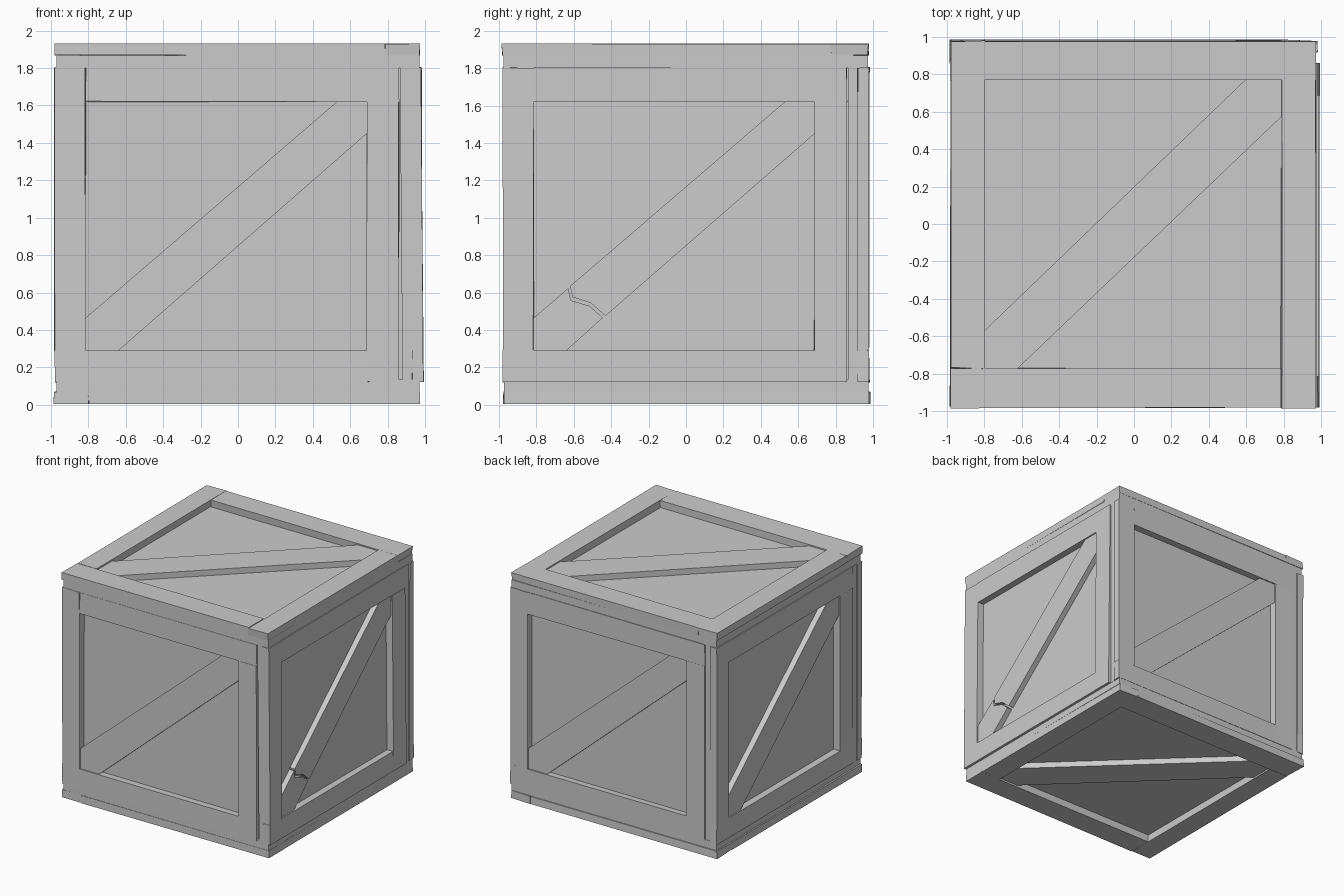
import bpy, bmesh, random
from math import pi
from mathutils import Matrix, Vector

if "Cube" in bpy.data.objects:
    bpy.data.objects.remove(bpy.data.objects["Cube"])

random.seed(4)
mat = bpy.data.materials.new("weathered grey")
mat.diffuse_color = (0.6, 0.6, 0.6, 1)
mat.use_nodes = True
mat.node_tree.nodes["Principled BSDF"].inputs["Base Color"].default_value = mat.diffuse_color


def board(name, outline, w0, w1, mtx, warp=0.0, jit=0.0):
    """Extrude a 2D outline (counter-clockwise) from depth w0 to w1, then place it."""
    bm = bmesh.new()
    n = len(outline)
    rings = []
    for w in (w0, w1):
        ring = []
        for u, v in outline:
            dw = warp * max(0.0, 1 - v)
            j = [random.uniform(-jit, jit) for _ in range(3)]
            ring.append(bm.verts.new(mtx @ Vector((u + j[0], v + j[1], w + dw + j[2] * 0.5))))
        rings.append(ring)
    a, b = rings
    bm.faces.new(a[::-1])
    bm.faces.new(b)
    for i in range(n):
        k = (i + 1) % n
        bm.faces.new((a[i], a[k], b[k], b[i]))
    bmesh.ops.recalc_face_normals(bm, faces=bm.faces)
    me = bpy.data.meshes.new(name)
    bm.to_mesh(me)
    bm.free()
    me.materials.append(mat)
    ob = bpy.data.objects.new(name, me)
    bpy.context.collection.objects.link(ob)


def rect(u0, u1, v0, v1):
    return [(u0, v0), (u1, v0), (u1, v1), (u0, v1)]


def frame(name, outer, inner, w0, w1, mtx, warp, jit):
    """Four boards around an opening."""
    U0, U1, V0, V1 = outer
    u0, u1, v0, v1 = inner
    board(name + "_bottom_rail", rect(U0, u1, V0, v0), w0, w1, mtx, warp, jit)
    board(name + "_right_stile", rect(u1, U1, V0, v1), w0, w1, mtx, warp, jit)
    board(name + "_top_rail", rect(u0, U1, v1, V1), w0, w1, mtx, warp, jit)
    board(name + "_left_stile", rect(U0, u0, v0, V1), w0, w1, mtx, warp, jit)


# local axes: u right, v up, w outward
upright = Matrix(((1, 0, 0, 0), (0, 0, -1, 0), (0, 1, 0, 0), (0, 0, 0, 1)))

brace = [(-.82, .28), (-.65, .28), (.70, 1.46), (.70, 1.63), (.54, 1.63), (-.82, .46)]
# broken brace on the right side: two pieces split by a jagged crack
stub = [(-.82, .28), (-.65, .28), (-.445, .465), (-.515, .528), (-.615, .558), (-.63, .623), (-.82, .46)]
rest = [(-.43, .475), (.70, 1.46), (.70, 1.63), (.54, 1.63), (-.62, .634), (-.607, .575), (-.51, .545)]

# four side panels, arranged as a pinwheel
for i, side in enumerate(("front", "right", "back", "left")):
    m = Matrix.Rotation(i * pi / 2, 4, 'Z') @ upright
    warp = 0.016 if side == "right" else 0.0
    board(side + "_panel", rect(-.972, .858, .122, 1.80), .865, .917, m, warp)
    frame(side + "_frame", (-.98, .86, .122, 1.802), (-.815, .688, .29, 1.62),
          .917, .978, m, warp, .003)
    pieces = (stub, rest) if side == "right" else (brace,)
    for k, p in enumerate(pieces):
        board(f"{side}_brace_{k + 1}", p, .917, .966, m, warp)

# lid and base: inner slab, frame and diagonal brace
flat_brace = [(-.81, -.78), (-.63, -.78), (.79, .575), (.79, .785), (.61, .785), (-.81, -.58)]
flip = Matrix.Translation((0, 0, 1.936)) @ Matrix.Rotation(pi, 4, 'X')
for name, m in (("lid", Matrix()), ("base", flip)):
    board(name + "_panel", rect(-.97, .97, -.975, .972), 1.80, 1.868, m)
    frame(name + "_frame", (-.98, .97, -.982, .975), (-.80, .785, -.77, .775),
          1.868, 1.930, m, 0, .005)
    board(name + "_brace", flat_brace, 1.868, 1.918, m)
